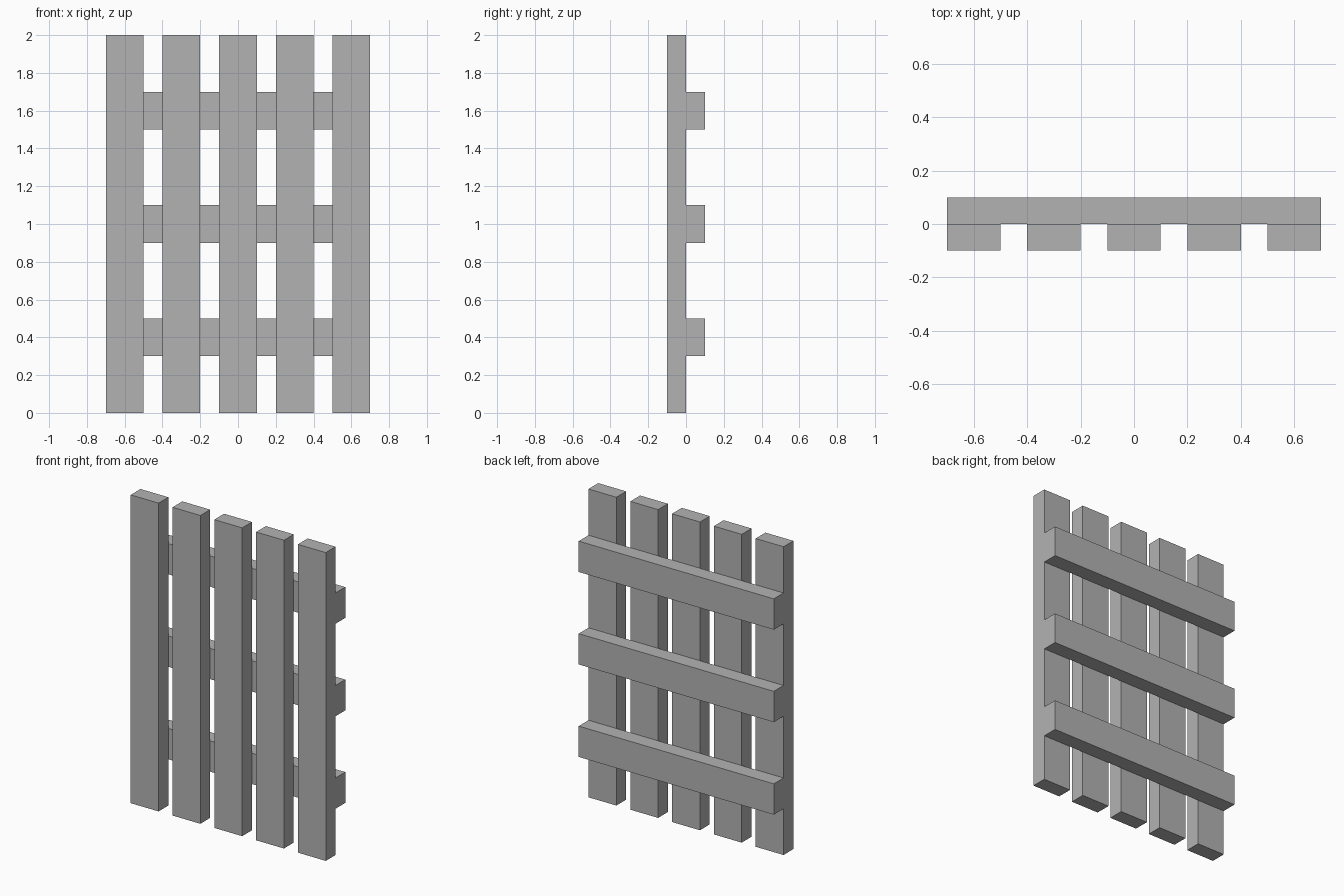
import bpy

default = bpy.data.objects.get("Cube")
if default:
    bpy.data.objects.remove(default, do_unlink=True)

# Single plain grey finish
grey = bpy.data.materials.new("plain_grey")
grey.use_nodes = True
colour = (0.45, 0.45, 0.45, 1.0)
grey.diffuse_color = colour
grey.node_tree.nodes["Principled BSDF"].inputs["Base Color"].default_value = colour

WIDTH, HEIGHT = 1.4, 2.0
BOARD, THICK = 0.2, 0.1


def add_board(name, size, centre):
    bpy.ops.mesh.primitive_cube_add(size=1, location=centre)
    board = bpy.context.object
    board.name = name
    board.scale = size
    bpy.ops.object.transform_apply(location=False, rotation=False, scale=True)
    board.data.materials.append(grey)


# Upright slats along the front
for i in range(5):
    add_board(f"slat_{i + 1}", (BOARD, THICK, HEIGHT),
              ((i - 2) * 0.3, -THICK / 2, HEIGHT / 2))

# Cross rails along the back
for name, z in (("lower_rail", 0.4), ("middle_rail", 1.0), ("upper_rail", 1.6)):
    add_board(name, (WIDTH, THICK, BOARD), (0, THICK / 2, z))
